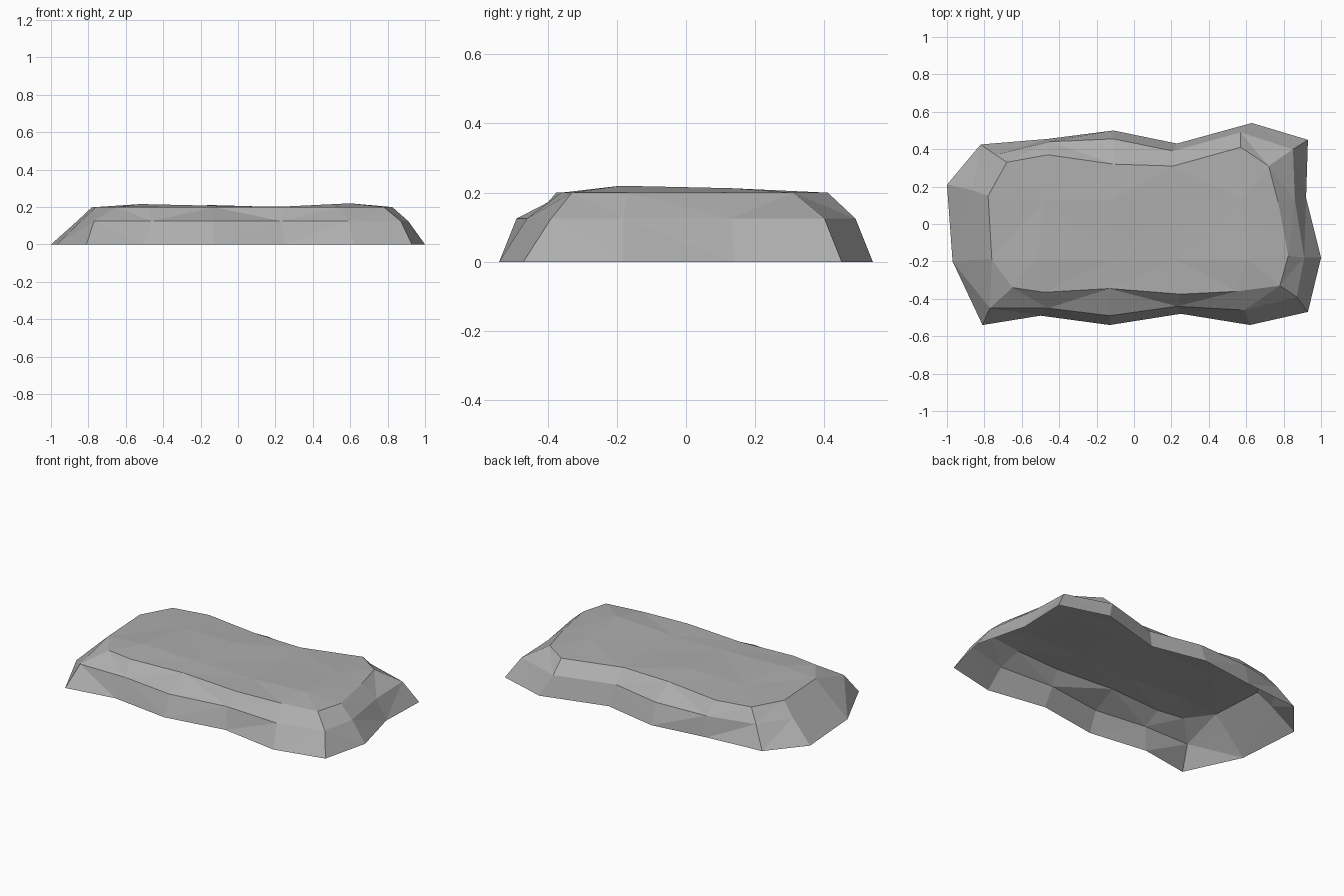
import bpy
import bmesh

default_cube = bpy.data.objects.get("Cube")
if default_cube:
    bpy.data.objects.remove(default_cube, do_unlink=True)

# Grey stone
stone = bpy.data.materials.new("grey stone")
stone.use_nodes = True
grey = (0.42, 0.42, 0.42, 1.0)
stone.diffuse_color = grey
stone.node_tree.nodes["Principled BSDF"].inputs["Base Color"].default_value = grey

# Three outlines, counter-clockwise from the front right corner
foot_outline = [
    (-.81, -.54), (-.5, -.49), (-.13, -.54), (.25, -.48), (.62, -.54), (.93, -.47),
    (1, -.18), (.92, .14), (.93, .45), (.63, .54), (.23, .43), (-.11, .5),
    (-.46, .455), (-.82, .425), (-1, .21), (-.97, -.2)]
shoulder_outline = [
    (-.77, -.45), (-.46, -.45), (-.13, -.49), (.23, -.44), (.59, -.46), (.87, -.39),
    (.91, -.18), (.86, .13), (.85, .4), (.57, .49), (.21, .39), (-.11, .455),
    (-.45, .44), (-.74, .37), (-.86, .18), (-.84, -.19)]
rim_outline = [
    (-.65, -.34), (-.48, -.365), (-.13, -.345), (.25, -.375), (.55, -.36), (.78, -.33),
    (.825, -.17), (.77, .12), (.72, .31), (.57, .41), (.21, .31), (-.11, .32),
    (-.46, .37), (-.68, .33), (-.78, .15), (-.76, -.19)]

# Slightly uneven heights inside the flat top
front_bumps = [(-.52, .216), (-.12, .207), (.23, .202), (.6, .22)]
back_bumps = [(-.48, .208), (-.12, .21), (.23, .2), (.58, .213)]


def add_ring(bm, outline, height):
    return [bm.verts.new((x, y, height)) for x, y in outline]


def add_row(bm, bumps, y):
    return [bm.verts.new((x, y, z)) for x, z in bumps]


def bridge(bm, lower, upper):
    count = len(lower)
    for i in range(count):
        j = (i + 1) % count
        bm.faces.new((lower[i], lower[j], upper[j], upper[i]))


def build_slab():
    bm = bmesh.new()

    # Sloping sides, open underneath
    foot = add_ring(bm, foot_outline, 0)
    shoulder = add_ring(bm, shoulder_outline, .125)
    rim = add_ring(bm, rim_outline, .2)
    bridge(bm, foot, shoulder)
    bridge(bm, shoulder, rim)

    # Top surface as a grid that meets the rim
    rows = [
        rim[:6],
        [rim[15]] + add_row(bm, front_bumps, -.19) + [rim[6]],
        [rim[14]] + add_row(bm, back_bumps, .13) + [rim[7]],
        rim[8:14][::-1],
    ]
    for near, far in zip(rows, rows[1:]):
        for i in range(len(near) - 1):
            bm.faces.new((near[i], near[i + 1], far[i + 1], far[i]))

    # Faceted planes
    bmesh.ops.triangulate(bm, faces=bm.faces[:])
    mesh = bpy.data.meshes.new("rock_slab")
    bm.to_mesh(mesh)
    bm.free()
    mesh.materials.append(stone)
    slab = bpy.data.objects.new("rock_slab", mesh)
    bpy.context.collection.objects.link(slab)


build_slab()
